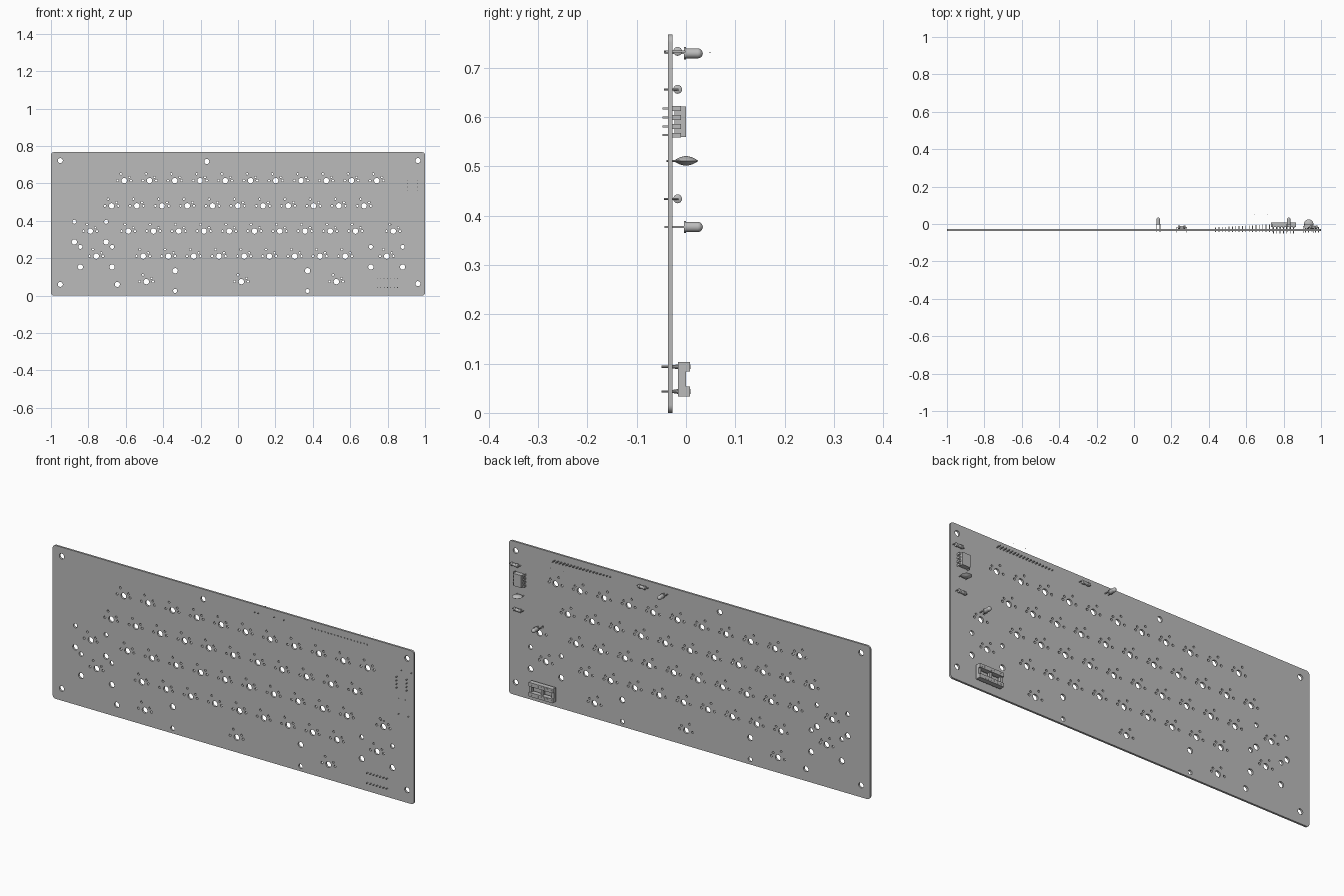
import bpy, bmesh, math
from mathutils import Matrix, Vector

cube = bpy.data.objects.get("Cube")
if cube:
    bpy.data.objects.remove(cube, do_unlink=True)

grey = bpy.data.materials.new("board_grey")
grey.use_nodes = True
COLOUR = (0.5, 0.5, 0.5, 1)
grey.diffuse_color = COLOUR
grey.node_tree.nodes["Principled BSDF"].inputs["Base Color"].default_value = COLOUR

FRONT, BACK = -0.037, -0.027   # board faces along y
PITCH = 0.135                  # key spacing
PIN = 0.018                    # pin spacing
TIP = -0.048                   # soldered ends of the legs


def add_object(name, mesh):
    ob = bpy.data.objects.new(name, mesh)
    bpy.context.collection.objects.link(ob)
    mesh.materials.clear()
    mesh.materials.append(grey)
    return ob


def finish(name, bm, smooth=False):
    bmesh.ops.recalc_face_normals(bm, faces=bm.faces)
    mesh = bpy.data.meshes.new(name)
    bm.to_mesh(mesh)
    bm.free()
    ob = add_object(name, mesh)
    if smooth:
        bpy.ops.object.select_all(action='DESELECT')
        ob.select_set(True)
        bpy.context.view_layer.objects.active = ob
        bpy.ops.object.shade_smooth_by_angle(angle=math.radians(35))
    return ob


def box(bm, x0, x1, y0, y1, z0, z1):
    mat = Matrix.Translation(((x0 + x1) / 2, (y0 + y1) / 2, (z0 + z1) / 2))
    bmesh.ops.create_cube(bm, size=1, matrix=mat @ Matrix.Diagonal((x1 - x0, y1 - y0, z1 - z0, 1)))


def rod(bm, start, end, r1, r2=None, sides=12):
    a, b = Vector(start), Vector(end)
    turn = (b - a).to_track_quat('Z', 'Y').to_matrix().to_4x4()
    bmesh.ops.create_cone(bm, cap_ends=True, segments=sides, radius1=r1,
                          radius2=r1 if r2 is None else r2, depth=(b - a).length,
                          matrix=Matrix.Translation((a + b) / 2) @ turn)


def lathe(bm, profile, origin, axis, sides=24):
    """Stack of cones through (distance, radius) points along an axis."""
    o, d = Vector(origin), Vector(axis)
    for (h0, r0), (h1, r1) in zip(profile, profile[1:]):
        rod(bm, o + d * h0, o + d * h1, r0, r1, sides)
    bmesh.ops.remove_doubles(bm, verts=bm.verts, dist=1e-5)
    seen = {}
    for f in bm.faces:
        seen.setdefault(frozenset(f.verts), []).append(f)
    inner = [f for group in seen.values() if len(group) > 1 for f in group]
    bmesh.ops.delete(bm, geom=inner, context='FACES_ONLY')


# Circuit board: rounded outline with every hole as an inner loop
curve = bpy.data.curves.new("board_outline", 'CURVE')
curve.dimensions = '2D'
curve.fill_mode = 'BOTH'
curve.extrude = (BACK - FRONT) / 2


def loop(points):
    spline = curve.splines.new('POLY')
    spline.points.add(len(points) - 1)
    for p, (x, z) in zip(spline.points, points):
        p.co = (x, z, 0, 1)
    spline.use_cyclic_u = True


def arc(x, z, r, start, sweep, n):
    return [(x + r * math.cos(start + sweep * i / n), z + r * math.sin(start + sweep * i / n))
            for i in range(n + 1)]


def hole(x, z, r, n=20):
    loop(arc(x, z, r, 0, math.tau, n)[:-1])


HEIGHT, CORNER = 0.767, 0.016
outline = []
for i, (sx, z) in enumerate([(1, HEIGHT - CORNER), (-1, HEIGHT - CORNER), (-1, CORNER), (1, CORNER)]):
    outline += arc(sx * (1 - CORNER), z, CORNER, i * math.pi / 2, math.pi / 2, 6)
loop(outline)

# Key rows: height, then (first x, count)
rows = [(0.615, [(-0.608, 11)]),
        (0.480, [(-0.676, 11)]),
        (0.345, [(-0.79, 1), (-0.587, 10), (0.83, 1)]),
        (0.211, [(-0.758, 1), (-0.507, 9), (0.795, 1)]),
        (0.075, [(-0.49, 1), (0.018, 1), (0.526, 1)])]
for z, runs in rows:
    for x0, count in runs:
        for k in range(count):
            x = x0 + k * PITCH
            hole(x, z, 0.0145)
            for side in (-1, 1):
                hole(x + side * 0.036, z, 0.006, 12)
            hole(x - 0.018, z + 0.036, 0.0054, 12)
            hole(x + 0.027, z + 0.018, 0.0054, 12)

# Stabiliser holes beside the wide keys: x, z, half span, direction
for x, z, span, d in [(-0.79, 0.345, 0.085, 1), (-0.758, 0.211, 0.085, 1),
                      (0.795, 0.211, 0.085, 1), (0.018, 0.075, 0.354, -1)]:
    for side in (-1, 1):
        hole(x + side * span, z + d * 0.05, 0.011)
        hole(x + side * span, z - d * 0.058, 0.0142)

# Mounting holes
for x, z in [(-0.95, 0.722), (0.962, 0.722), (-0.95, 0.06), (0.962, 0.064),
             (-0.167, 0.717), (-0.645, 0.06)]:
    hole(x, z, 0.0135)

outline_ob = bpy.data.objects.new("board_outline", curve)
bpy.context.collection.objects.link(outline_ob)
bpy.context.view_layer.update()
board = bpy.data.meshes.new_from_object(outline_ob.evaluated_get(bpy.context.evaluated_depsgraph_get()))
board.transform(Matrix.Translation((0, (FRONT + BACK) / 2, 0)) @ Matrix.Rotation(math.pi / 2, 4, 'X'))
bpy.data.objects.remove(outline_ob, do_unlink=True)
add_object("circuit_board", board)

# Indicator lamps: legs, flange, domed body
for name, x, z in [("upper_lamp", 0.13, 0.729), ("side_lamp", 0.827, 0.377)]:
    bm = bmesh.new()
    dome = [(0.024 + 0.01 * math.sin(a), 0.0102 * math.cos(a)) for a in
            (math.pi / 2 * i / 5 for i in range(6))]
    dome[-1] = (0.034, 0.0005)
    lathe(bm, [(-0.004, 0.0125), (0, 0.0125), (0, 0.0102)][:2] , (x, 0, z), (0, 1, 0))
    lathe(bm, [(0, 0.0102)] + dome, (x, 0, z), (0, 1, 0))
    for side in (-1, 1):
        box(bm, x + side * 0.009 - 0.0018, x + side * 0.009 + 0.0018, TIP + 0.004, -0.003, z - 0.0018, z + 0.0018)
    finish(name, bm, True)

# Resistors lying along x with bent legs
for name, x, z in [("top_resistor", 0.255, 0.733), ("upper_resistor", 0.96, 0.656),
                   ("lower_resistor", 0.944, 0.434)]:
    bm = bmesh.new()
    y = -0.017
    lathe(bm, [(-0.021, 0.006), (-0.019, 0.009), (-0.011, 0.009), (-0.009, 0.0075), (0.009, 0.0075),
               (0.011, 0.009), (0.019, 0.009), (0.021, 0.006)], (x, y, z), (1, 0, 0), 16)
    rod(bm, (x - 0.028, y, z), (x + 0.028, y, z), 0.002, sides=8)
    for side in (-1, 1):
        rod(bm, (x + side * 0.027, y + 0.002, z), (x + side * 0.027, TIP + 0.003, z), 0.002, sides=8)
    finish(name, bm, True)

# Eight-leg chip
bm = bmesh.new()
box(bm, 0.912, 0.956, -0.023, 0, 0.559, 0.621)
for x, inner in [(0.906, 0.913), (0.962, 0.955)]:
    for i in range(4):
        z = 0.563 + i * PIN
        box(bm, x - 0.0015, x + 0.0015, -0.027, -0.01, z - 0.005, z + 0.005)
        box(bm, min(x, inner), max(x, inner), -0.013, -0.01, z - 0.005, z + 0.005)
        box(bm, x - 0.0015, x + 0.0015, TIP, -0.027, z - 0.002, z + 0.002)
finish("chip", bm)

# Disc capacitor, a flat lens on two legs
bm = bmesh.new()
lathe(bm, [(-0.0095, 0.004), (-0.0075, 0.012), (-0.004, 0.019), (0, 0.025),
           (0.004, 0.019), (0.0075, 0.012), (0.0095, 0.004)], (0.934, 0, 0.511), (0, 0, 1))
for side in (-1, 1):
    rod(bm, (0.934 + side * 0.018, TIP + 0.008, 0.511), (0.934 + side * 0.018, -0.008, 0.511), 0.002, sides=8)
finish("disc_capacitor", bm, True)

# Row of header pins, growing longer to the right
bm = bmesh.new()
for i in range(18):
    x = 0.436 + i * PIN
    box(bm, x - 0.002, x + 0.002, TIP + 0.006, -0.018 + 0.001 * i, 0.731, 0.735)
finish("header_pins", bm)

# Chip socket: two rails with contacts, joined by cross bars
bm = bmesh.new()
for z in (0.0435, 0.0935):
    box(bm, 0.732, 0.866, -0.016, 0.008, z - 0.01, z + 0.01)
    for i in range(7):
        x = 0.745 + i * PIN
        rod(bm, (x, -0.028, z), (x, -0.016, z), 0.003, 0.005, 10)
        rod(bm, (x, TIP - 0.002, z), (x, -0.027, z), 0.0022, sides=8)
        rod(bm, (x, 0.008, z), (x, 0.0088, z), 0.005, sides=10)
for x in (0.732, 0.792, 0.854):
    box(bm, x, x + 0.012, -0.016, 0, 0.05, 0.087)
finish("chip_socket", bm)

# Loose wire clippings
bm = bmesh.new()
for x in (0.645, 0.715):
    box(bm, x - 0.001, x + 0.001, 0.048, 0.05, 0.73, 0.732)
finish("wire_clippings", bm)
